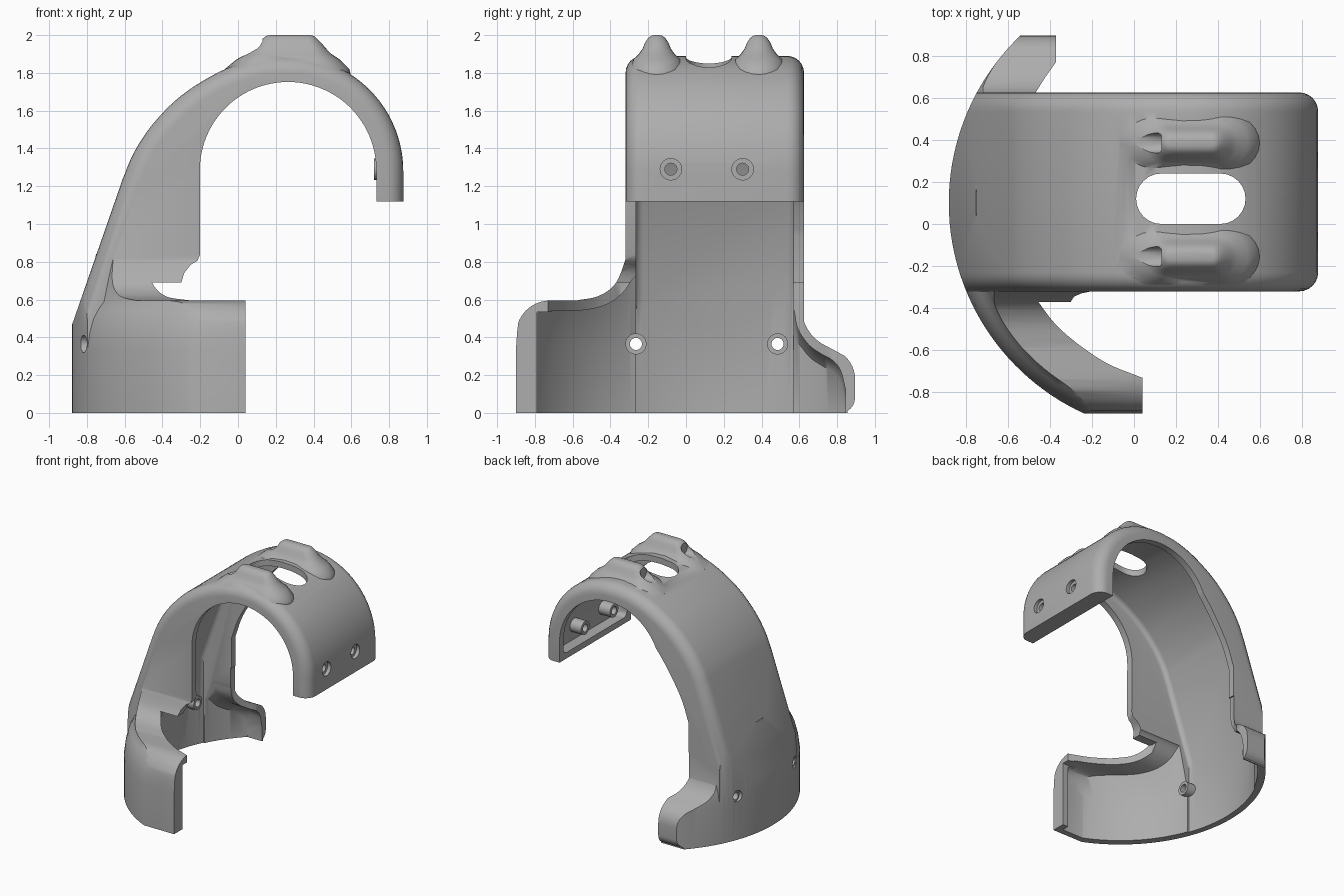
import bpy, bmesh, math
from mathutils import Vector

if "Cube" in bpy.data.objects:
    bpy.data.objects.remove(bpy.data.objects["Cube"])

grey = bpy.data.materials.new("matte grey")
grey.use_nodes = True
grey.diffuse_color = (0.42, 0.42, 0.42, 1)
grey.node_tree.nodes["Principled BSDF"].inputs["Base Color"].default_value = (0.42, 0.42, 0.42, 1)


# Helpers
def lift(poly, axis, h):
    """Place a 2D outline at height h along an axis."""
    place = {"x": lambda a, b: (h, a, b), "y": lambda a, b: (a, h, b), "z": lambda a, b: (a, b, h)}
    return [place[axis](*p) for p in poly]


def loft(name, rings):
    bm = bmesh.new()
    loops = [[bm.verts.new(p) for p in ring] for ring in rings]
    for low, high in zip(loops, loops[1:]):
        for i in range(len(low)):
            bm.faces.new((low[i - 1], low[i], high[i], high[i - 1]))
    bm.faces.new(loops[0])
    bm.faces.new(loops[-1])
    bmesh.ops.recalc_face_normals(bm, faces=bm.faces)
    mesh = bpy.data.meshes.new(name)
    bm.to_mesh(mesh)
    bm.free()
    mesh.materials.append(grey)
    obj = bpy.data.objects.new(name, mesh)
    bpy.context.collection.objects.link(obj)
    return obj


def prism(name, poly, axis, a, b):
    return loft(name, [lift(poly, axis, a), lift(poly, axis, b)])


def inset(poly, d):
    """Move every side of a counter-clockwise outline inward by d."""
    pts = [Vector(p) for p in poly]
    out = []
    for i, p in enumerate(pts):
        e, f = (p - pts[i - 1]).normalized(), (pts[(i + 1) % len(pts)] - p).normalized()
        n, m = Vector((-e.y, e.x)), Vector((-f.y, f.x))
        out.append(tuple(p + (n + m) * d / max(1 + n.dot(m), 0.3)))
    return out


def arc(cx, cy, r, start, end, n):
    angles = [math.radians(start + (end - start) * i / n) for i in range(n + 1)]
    return [(cx + r * math.cos(a), cy + r * math.sin(a)) for a in angles]


def smooth(pts, n=5):
    """Catmull-Rom curve through the points."""
    v = [Vector(p) for p in pts]
    v = [2 * v[0] - v[1]] + v + [2 * v[-1] - v[-2]]
    out = []
    for a, b, c, d in zip(v, v[1:], v[2:], v[3:]):
        for k in range(n):
            t = k / n
            out.append(tuple((2 * b + (c - a) * t + (2 * a - 5 * b + 4 * c - d) * t * t
                              + (3 * b - a - 3 * c + d) * t ** 3) / 2))
    return out + [tuple(pts[-1])]


def stadium(x0, x1, y, r):
    return arc(x1 - r, y, r, -90, 90, 12) + arc(x0 + r, y, r, 90, 270, 12)


def combine(obj, operation, other):
    mod = obj.modifiers.new("cut", "BOOLEAN")
    mod.operation, mod.solver, mod.object = operation, "EXACT", other
    bpy.context.view_layer.objects.active = obj
    bpy.ops.object.modifier_apply(modifier=mod.name)
    bpy.data.objects.remove(other)


# Strap: hooked side outline with rounded long edges
def strap(name, tip, wall, y0, y1, r):
    outline = arc(0.265, 1.28, 0.61, 0, 84, 20)
    outline += smooth([(0.23, 1.89), (0.08, 1.87), (-0.1, 1.805), (-0.3, 1.68),
                       (-0.45, 1.53), (-0.55, 1.38), (-0.61, 1.24)])
    outline += [(-1.11, -0.2), (0.04, -0.2), (0.04, 0.4), (0.5, tip), (0.875, tip)]
    steps = [math.radians(a) for a in range(0, 91, 15)]
    edge = [(r * (1 - math.cos(a)), r * (1 - math.sin(a))) for a in steps]
    rings = [lift(inset(outline, wall + d), "y", y0 + e) for e, d in edge]
    rings += [lift(inset(outline, wall + d), "y", y1 - e) for e, d in reversed(edge)]
    return loft(name, rings)


# Round back wall that trims the strap
def back_limit(wall, bottom):
    plan = arc(0.22, 0.1, 1.1 - wall, 120, 240, 48) + [(1.1, -1), (1.1, 1)]
    return prism("back_limit", plan, "z", bottom, 2.2)


# Skirt: curved band with a tapered shoulder, trimmed by its end-on outline
def skirt_ring(z, d):
    r, half = 1.1 - d, 0.9 - d / 2
    a = 180 - math.degrees(math.asin((half - 0.1) / r))
    b = 180 + math.degrees(math.asin((half + 0.1) / r))
    plan = arc(0.22, 0.1, r, a, b, 48)
    plan += [(0.04, -half), (0.04, 0.4), (-0.365, 0.4), (-0.365, half)]
    return lift(plan, "z", z)


shoulder = [(-0.15, 0), (0.34, 0), (0.43, 0.012), (0.5, 0.03), (0.55, 0.055), (0.59, 0.08), (0.7, 0.1), (0.95, 0.15)]
skirt = loft("skirt", [skirt_ring(z, d) for z, d in shoulder])
side = [(-0.9, -0.4), (-0.9, 0.4)]
side += arc(-0.72, 0.415, 0.18, 175, 95, 8)
side += smooth([(-0.58, 0.595), (-0.46, 0.62), (-0.37, 0.69), (-0.31, 0.84)])
side += smooth([(0.61, 0.84), (0.615, 0.55), (0.64, 0.45), (0.7, 0.38), (0.77, 0.34)])
side += arc(0.735, 0.18, 0.16, 50, 0, 6) + arc(0.815, 0.08, 0.08, 0, -60, 4)
side += [(0.855, -0.4)]
combine(skirt, "INTERSECT", prism("skirt_outline", side, "x", -1.5, 1.5))


# Hollow under one side of the skirt, given its ceiling line across y
def pocket(name, ceiling, x_end):
    rings = []
    for y, top in smooth(ceiling, 4):
        x = 0.22 - math.sqrt(1.04 ** 2 - (y - 0.1) ** 2)
        ring = [(x, -0.3), (x_end, -0.3), (x_end, top), (x + 0.08, top), (x, min(0.36, top - 0.06))]
        rings.append(lift(ring, "y", y))
    return loft(name, rings)


# Outer body
shell = strap("bracket_shell", 1.04, 0, -0.32, 0.625, 0.09)
combine(shell, "INTERSECT", back_limit(0, -0.1))
combine(shell, "UNION", skirt)

# Twin ridges on the crown
ridge_y = (-0.155, 0.385)
for y in ridge_y:
    levels = [(1.7, -0.05, 0.62, 0.14), (1.82, -0.07, 0.59, 0.14), (1.87, -0.01, 0.54, 0.125),
              (1.9, 0.045, 0.495, 0.095), (1.93, 0.085, 0.465, 0.074), (1.96, 0.11, 0.44, 0.062),
              (1.985, 0.135, 0.415, 0.045), (1.996, 0.15, 0.4, 0.03), (2.0, 0.17, 0.385, 0.015)]
    combine(shell, "UNION", loft("ridge", [lift(stadium(a, b, y, r), "z", z) for z, a, b, r in levels]))

# Hollow inside
front_ceiling = [(-0.85, 0.42), (-0.83, 0.49), (-0.78, 0.53), (-0.7, 0.543), (-0.55, 0.543),
                 (-0.43, 0.57), (-0.34, 0.63), (-0.27, 0.72), (-0.2, 0.73)]
rear_ceiling = [(0.5, 0.6), (0.565, 0.56), (0.59, 0.45), (0.65, 0.36), (0.72, 0.31),
                (0.78, 0.275), (0.82, 0.22), (0.845, 0.12)]
combine(shell, "DIFFERENCE", pocket("front_pocket", front_ceiling, -0.01))
combine(shell, "DIFFERENCE", pocket("rear_pocket", rear_ceiling, -0.2))
cavity = strap("strap_cavity", 1.12, 0.05, -0.265, 0.57, 0.04)
combine(cavity, "INTERSECT", back_limit(0.05, -0.25))
combine(shell, "DIFFERENCE", cavity)

# Arch opening, stepped at the front wall
arch = [(-0.3, 0.65), (-0.3, 0.69), (-0.285, 0.74), (-0.25, 0.785), (-0.215, 0.805), (-0.2, 0.84)]
arch += arc(0.265, 1.285, 0.467, 180, 0, 48) + [(0.732, 0.65)]
combine(shell, "DIFFERENCE", prism("arch_cutter", arch, "y", -1.2, 1.2))

# Deeper relief in the rear wall
relief = [(-0.46, 0.58)] + smooth([(-0.46, 0.94), (-0.39, 1.13), (-0.25, 1.36), (-0.12, 1.53)])
relief += [(0.1, 1.53), (0.1, 0.58)]
combine(shell, "DIFFERENCE", prism("relief_cutter", relief, "y", 0.45, 1.2))

# Open inner side of the skirt
opening = [(1.2, -0.73), (0.04, -0.73)]
opening += smooth([(0.03, -0.727), (-0.15, -0.65), (-0.35, -0.5), (-0.47, -0.35)])
opening += [(-0.47, 0.62), (-0.42, 0.7), (-0.37, 0.77), (-0.37, 1.2), (1.2, 1.2)]
combine(shell, "DIFFERENCE", prism("opening_cutter", opening, "z", -0.4, 0.69))
lip = [(-0.06, -0.79), (0.2, -0.79), (0.2, -0.5), (-0.06, -0.5)]
combine(shell, "DIFFERENCE", prism("lip_cutter", lip, "z", -0.4, 0.535))

# Square off the hook tip and the base
square = [(-2, -2), (2, -2), (2, 2), (-2, 2)]
combine(shell, "DIFFERENCE", prism("base_cutter", square, "z", -1, 0))
tip_box = [(0.4, -2), (2, -2), (2, 2), (0.4, 2)]
combine(shell, "DIFFERENCE", prism("tip_cutter", tip_box, "z", 0.7, 1.12))

# Crown slot and ridge sockets
combine(shell, "DIFFERENCE", prism("slot_cutter", stadium(0.01, 0.53, 0.12, 0.12), "z", 1.6, 2.2))
for y in ridge_y:
    combine(shell, "DIFFERENCE", prism("socket_cutter", arc(y, 1.935, 0.048, 0, 345, 23), "x", -0.3, 0.13))

# Screw bosses with through holes and outer counterbores
bosses = [("tip_boss_front", -0.08, 1.29, 0.72, 0.83, 0.845, 1.0, 0.057),
          ("tip_boss_rear", 0.3, 1.29, 0.72, 0.83, 0.845, 1.0, 0.057),
          ("back_boss_front", -0.265, 0.365, -0.785, -0.71, -1.0, -0.8, 0.046),
          ("back_boss_rear", 0.485, 0.365, -0.785, -0.71, -1.0, -0.8, 0.046)]
parts = [shell]
for name, y, z, x0, x1, bore0, bore1, bore in bosses:
    boss = prism(name, arc(y, z, 0.056, 0, 345, 23), "x", x0, x1)
    for part in (shell, boss):
        combine(part, "DIFFERENCE", prism("hole_cutter", arc(y, z, 0.032, 0, 345, 23), "x", x0 - 0.2, x1 + 0.2))
    combine(shell, "DIFFERENCE", prism("bore_cutter", arc(y, z, bore, 0, 345, 23), "x", bore0, bore1))
    parts.append(boss)

# Smooth shading with crisp edges
bpy.ops.object.select_all(action="DESELECT")
for part in parts:
    part.select_set(True)
bpy.context.view_layer.objects.active = shell
bpy.ops.object.shade_smooth_by_angle(angle=math.radians(40))
